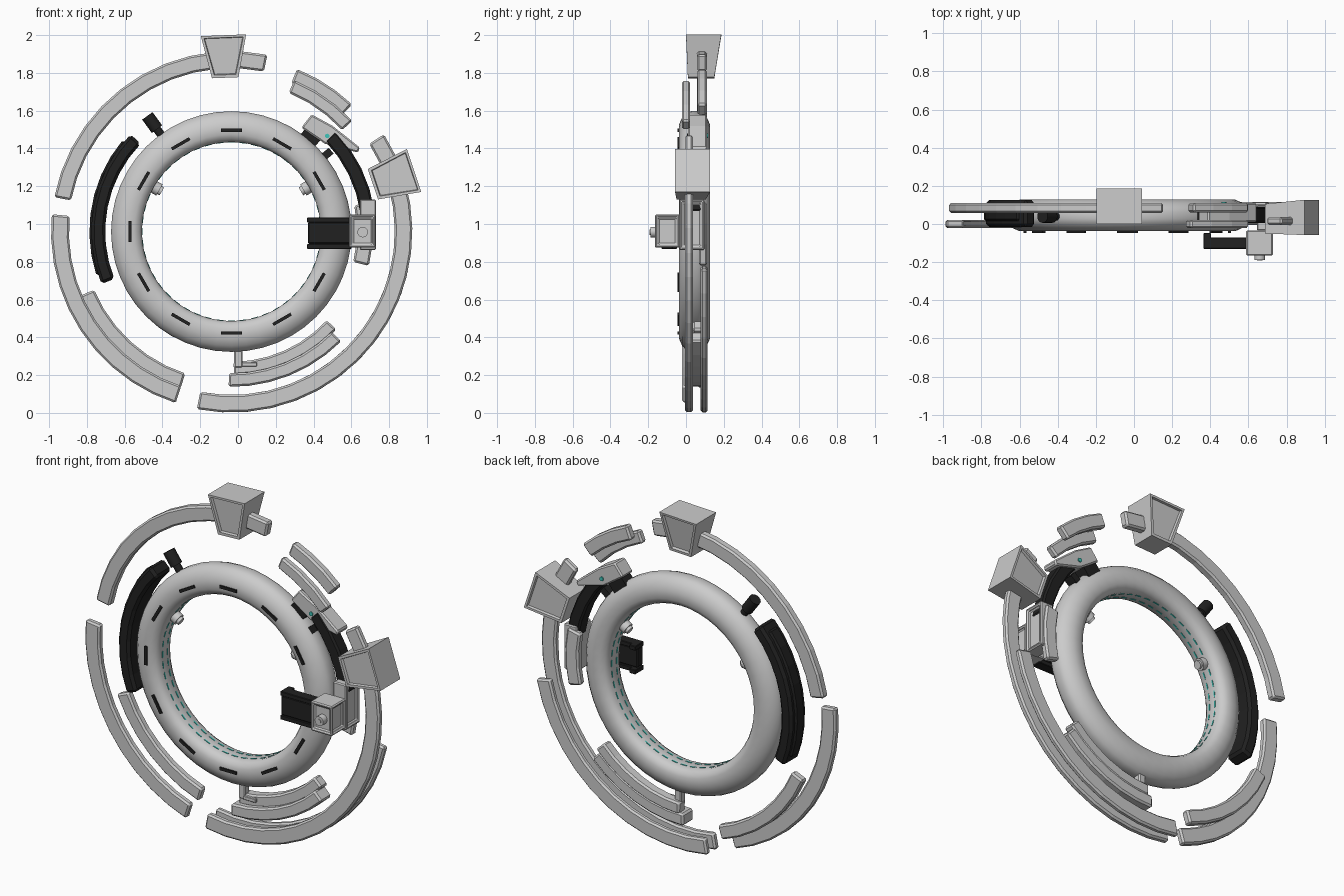
import bpy, bmesh
from math import radians, sin, cos
from mathutils import Vector, Matrix

if "Cube" in bpy.data.objects:
    bpy.data.objects.remove(bpy.data.objects["Cube"])

CX, CZ, YM = -0.035, 0.96, 0.045      # ring centre and mid-depth


def material(name, rgb):
    m = bpy.data.materials.new(name)
    m.diffuse_color = (*rgb, 1)
    m.use_nodes = True
    m.node_tree.nodes["Principled BSDF"].inputs["Base Color"].default_value = m.diffuse_color
    return m


BLACK = material("black", (0.015, 0.015, 0.015))
TEAL = material("teal", (0.05, 0.55, 0.48))


def pt(a, r, y, t=0.0):
    """Polar point: angle (deg), radius, depth, tangential offset."""
    a = radians(a)
    return Vector((CX + r * cos(a) - t * sin(a), y, CZ + r * sin(a) + t * cos(a)))


def finish(name, bm, mat=None, bevel=0.0, smooth=False):
    bmesh.ops.recalc_face_normals(bm, faces=bm.faces)
    me = bpy.data.meshes.new(name)
    bm.to_mesh(me)
    bm.free()
    ob = bpy.data.objects.new(name, me)
    bpy.context.collection.objects.link(ob)
    if mat:
        me.materials.append(mat)
    if bevel:
        b = ob.modifiers.new("bevel", 'BEVEL')
        b.width, b.segments = bevel, 1
    if smooth:
        bpy.context.view_layer.objects.active = ob
        ob.select_set(True)
        bpy.ops.object.shade_smooth_by_angle(angle=radians(40))
        ob.select_set(False)
    return ob


def sweep(name, prof, a0, a1, steps, mat=None, bevel=0.0, smooth=False):
    """Sweep a closed (radius, depth) profile around the ring centre."""
    bm = bmesh.new()
    full = a1 - a0 >= 360
    n = steps if full else steps + 1
    rows = [[bm.verts.new(pt(a0 + (a1 - a0) * i / steps, r, y)) for r, y in prof] for i in range(n)]
    k = len(prof)
    for i in range(steps):
        p, q = rows[i], rows[(i + 1) % n]
        for j in range(k):
            bm.faces.new((p[j], p[(j + 1) % k], q[(j + 1) % k], q[j]))
    if not full:
        bm.faces.new(rows[0])
        bm.faces.new(rows[-1])
    return finish(name, bm, mat, bevel, smooth)


def band(name, r0, r1, y0, y1, a0, a1, mat=None, bevel=0.01):
    rect = [(r0, y0), (r1, y0), (r1, y1), (r0, y1)]
    return sweep(name, rect, a0, a1, max(2, round((a1 - a0) / 8)), mat, bevel)


QUADS = [(0, 1, 2, 3), (4, 5, 6, 7), (0, 1, 5, 4), (1, 2, 6, 5), (2, 3, 7, 6), (3, 0, 4, 7)]


def hexa(name, pts, mat=None, bevel=0.0, recess=(), frame=0.02):
    """Six-sided block; faces listed in recess get a sunken panel."""
    bm = bmesh.new()
    v = [bm.verts.new(p) for p in pts]
    f = [bm.faces.new([v[i] for i in q]) for q in QUADS]
    bmesh.ops.recalc_face_normals(bm, faces=bm.faces)
    if recess:
        bmesh.ops.inset_individual(bm, faces=[f[i] for i in recess], thickness=frame)
        bmesh.ops.inset_individual(bm, faces=[f[i] for i in recess], thickness=0.005, depth=-0.015)
    return finish(name, bm, mat, bevel)


def box(name, x0, x1, y0, y1, z0, z1, mat=None, bevel=0.006, **kw):
    pts = [(x, y, z) for y in (y0, y1) for x, z in ((x0, z0), (x1, z0), (x1, z1), (x0, z1))]
    return hexa(name, pts, mat, bevel, **kw)


def pod(name, a, r0, w0, ya, yb, r1, w1, yc, yd, mat=None, bevel=0.0, **kw):
    """Radially tapered block from inner end (r0) to outer end (r1)."""
    pts = []
    for i, o in ((ya, yc), (yb, yd)):
        pts += [pt(a, r0, i, -w0), pt(a, r1, o, -w1), pt(a, r1, o, w1), pt(a, r0, i, w0)]
    return hexa(name, pts, mat, bevel, **kw)


def rod(name, p, q, r, mat=None, seg=16):
    p, q = Vector(p), Vector(q)
    bm = bmesh.new()
    m = Matrix.Translation((p + q) / 2) @ (q - p).to_track_quat('Z', 'Y').to_matrix().to_4x4()
    bmesh.ops.create_cone(bm, cap_ends=True, segments=seg, radius1=r, radius2=r,
                          depth=(q - p).length, matrix=m)
    return finish(name, bm, mat, smooth=True)


def prism(name, outline, y0, y1, mat=None, bevel=0.008):
    bm = bmesh.new()
    f = bm.faces.new([bm.verts.new((x, y0, z)) for x, z in outline])
    g = bmesh.ops.extrude_face_region(bm, geom=[f])["geom"]
    bmesh.ops.translate(bm, vec=(0, y1 - y0, 0), verts=[e for e in g if isinstance(e, bmesh.types.BMVert)])
    return finish(name, bm, mat, bevel)


# Main ring: rounded tube section mirrored in depth
half = [(.474, .045), (.488, .068), (.515, .083), (.565, .083), (.605, .065), (.629, .04), (.637, .018)]
section = [(r, YM - d) for r, d in half] + [(r, YM + d) for r, d in reversed(half)]
sweep("main_ring", section, 0, 360, 48, smooth=True)

# Front slots and the two rows of inner light dashes
for i in range(12):
    pod("front_slot", i * 30, .528, .055, -.046, -.03, .545, .055, -.046, -.03, BLACK)
for i in range(48):
    for y in (.022, .068):
        pod("inner_light", i * 7.5, .471, .019, y - .004, y + .004, .478, .019, y - .004, y + .004, TEAL)

# Inner studs
for a in (30, 150):
    rod("inner_stud", pt(a, .44, YM), pt(a, .49, YM), .034)
    rod("inner_stud_stem", pt(a, .425, YM), pt(a, .45, YM), .024)

# Outer broken rails
band("upper_left_rail", .865, .955, .058, .11, 78.5, 169)
band("left_rail", .86, .955, -.02, .022, 174.5, 252)
band("right_rail", .865, .958, -.004, .036, -101, 32.5)
band("right_rail_rear", .865, .958, .078, .115, -101, -12)
band("lower_left_rail", .79, .872, .06, .108, 203, 252)
band("short_rail_front", .795, .868, -.022, .022, 42.5, 67.5)
band("short_rail_rear", .845, .928, .06, .11, 46.5, 68)

# Tapered pods riding on the rails, with sunken front and back panels
pod("top_pod", 92.3, .815, .07, .01, .15, 1.04, .12, 0, .187, recess=(0, 1))
pod("side_pod", 18.5, .79, .085, -.05, .105, 1.02, .12, -.058, .127, recess=(0, 1))

# Left black shroud and its plug
band("left_shroud", .668, .742, -.015, .125, 136, 202, BLACK, .015)
band("left_shroud_rib", .69, .752, .015, .095, 140, 198, BLACK, .01)
rod("plug_neck", pt(126, .61, .04), pt(126, .69, .04), .022, BLACK)
rod("plug_head", pt(126, .67, .04), pt(126, .757, .04), .034, BLACK)

# Right black hose and the clip above it
band("right_hose", .69, .765, .005, .09, 8, 44, BLACK)
prism("clip", [(.335, 1.51), (.39, 1.58), (.50, 1.52), (.645, 1.405), (.635, 1.378), (.46, 1.425)], .01, .11)
pod("clip_foot", 50, .61, .05, .02, .1, .68, .05, .02, .1, BLACK)
pod("clip_pin", 39, .60, .02, .02, .08, .68, .02, .02, .08, BLACK)
rod("clip_light", (.472, .004, 1.466), (.472, .116, 1.466), .012, TEAL)

# Right-hand sensor: black bracket, front box with knob, rear mount
box("bracket_web", .37, .60, -.128, -.075, .895, 1.01, BLACK)
for z in (.868, 1.008):
    box("bracket_flange", .365, .60, -.13, -.07, z, z + .026, BLACK, .003)
    box("bracket_lip", .365, .405, -.1, -.048, z, z + .026, BLACK, .003)
box("sensor_box", .588, .728, -.165, -.033, .875, 1.05, recess=(0, 3), frame=.022)
rod("sensor_knob", (.66, -.188, .957), (.66, -.14, .957), .028)
rod("sensor_knob_core", (.66, -.192, .957), (.66, -.14, .957), .014)
box("rear_mount", .645, .73, -.035, .098, .862, 1.13, recess=(3,), frame=.025)
band("rear_mount_plate", .665, .75, .068, .112, -14, 12)

# Lower stepped shoe and its post
band("lower_shoe", .75, .822, 0, .1, -91, -45)
band("lower_shoe_step", .69, .76, .035, .1, -89, -43)
box("shoe_post", -.02, .025, .03, .075, .24, .35)
box("shoe_latch", .02, .1, .02, .05, .245, .268, bevel=.003)
